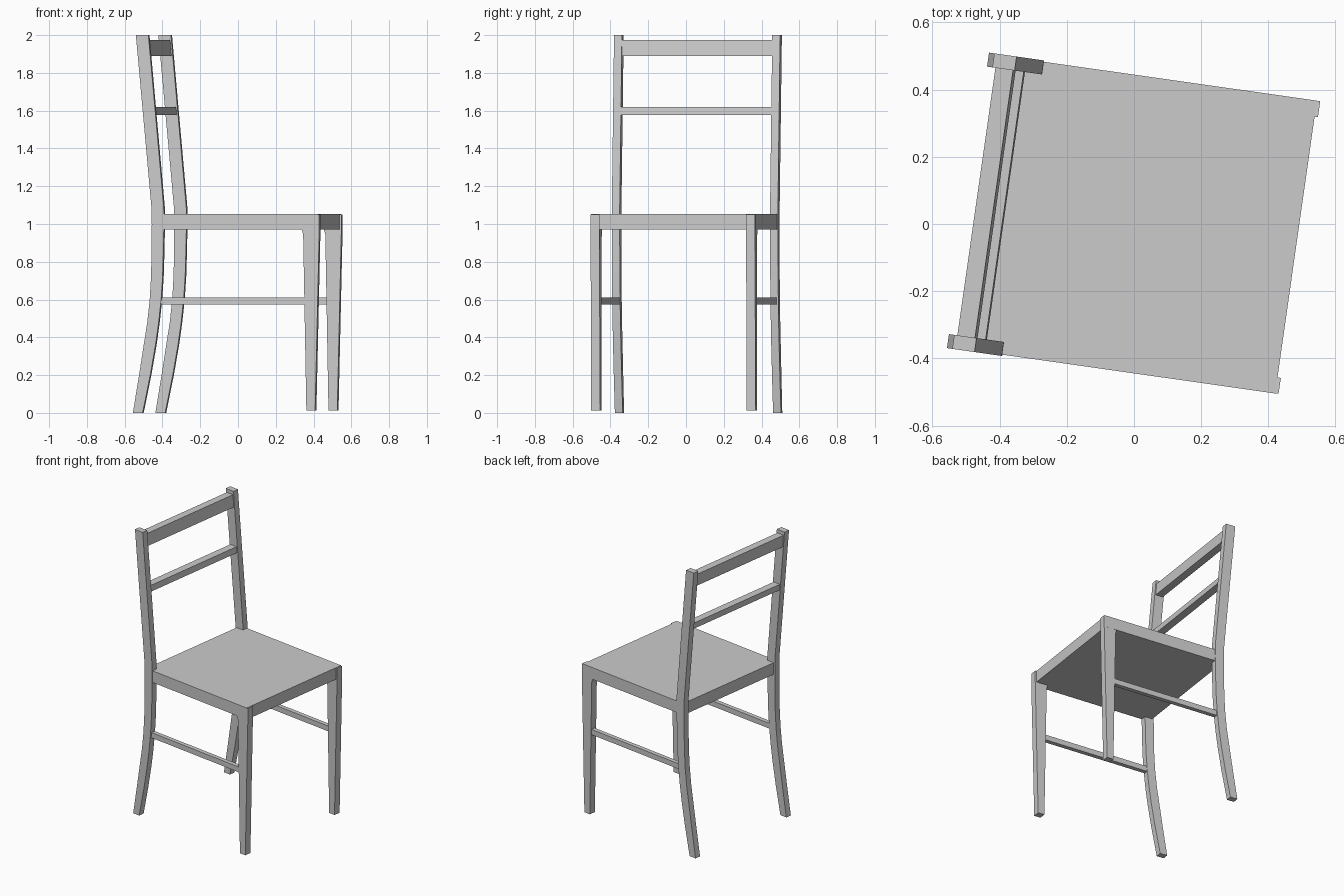
import bpy, bmesh, math

if "Cube" in bpy.data.objects:
    bpy.data.objects.remove(bpy.data.objects["Cube"])

TURN = math.radians(-8.1)  # whole chair is turned slightly; local +x is the chair's front


def extrude(name, pts, vec, mirror=False):
    """Extrude a flat polygon along vec; optionally mirror to the other side."""
    bm = bmesh.new()
    face = bm.faces.new([bm.verts.new(p) for p in pts])
    ext = bmesh.ops.extrude_face_region(bm, geom=[face])
    verts = [g for g in ext["geom"] if isinstance(g, bmesh.types.BMVert)]
    bmesh.ops.translate(bm, verts=verts, vec=vec)
    bmesh.ops.recalc_face_normals(bm, faces=bm.faces)
    me = bpy.data.meshes.new(name)
    bm.to_mesh(me)
    bm.free()
    ob = bpy.data.objects.new(name, me)
    bpy.context.collection.objects.link(ob)
    ob.rotation_euler.z = TURN
    if mirror:
        m = ob.modifiers.new("mirror", "MIRROR")
        m.use_axis = (False, True, False)
    return ob


def side_profile(name, pts, y0, y1, mirror=False):
    return extrude(name, [(x, y0, z) for x, z in pts], (0, y1 - y0, 0), mirror)


# Back posts: curved below the seat, leaning back above it (z, back x, front x)
post = [(0, -.499, -.447), (.2, -.466, -.406), (.36, -.441, -.378), (.48, -.422, -.361),
        (.6, -.409, -.348), (.72, -.402, -.340), (.85, -.399, -.336), (1.0, -.398, -.333),
        (1.09, -.400, -.334), (2.0, -.483, -.416)]
outline = [(b, z) for z, b, f in post] + [(f, z) for z, b, f in reversed(post)]
posts = side_profile("back_post", outline, .402, .444, True)
bpy.context.view_layer.objects.active = posts
posts.select_set(True)
bpy.ops.object.shade_smooth_by_angle(angle=math.radians(20))

# Front legs: tapered, with a small flare under the seat
side_profile("front_leg", [(.428, .013), (.475, .013), (.497, .97), (.497, 1.051),
                           (.412, 1.04), (.403, .97), (.411, .945)], .392, .4395, True)

# Seat: solid slab, notched around the back posts
half = [(.487, .44), (-.345, .44), (-.345, .405), (-.388, .405)]
plan = half + [(x, -y) for x, y in reversed(half)]
extrude("seat", [(x, y, .97) for x, y in plan], (0, 0, .082))

# Side stretchers
side_profile("side_stretcher", [(-.37, .575), (.445, .575), (.445, .612), (-.37, .612)],
             .405, .435, True)

# Back rails, following the lean of the posts
for name, z0, z1 in (("top_rail", 1.89, 1.975), ("lower_back_rail", 1.578, 1.62)):
    lean = [-.334 - .09 * (z - 1.09) for z in (z0, z1)]
    side_profile(name, [(lean[0] - .06, z0), (lean[0] - .007, z0),
                        (lean[1] - .007, z1), (lean[1] - .06, z1)], -.41, .41)
